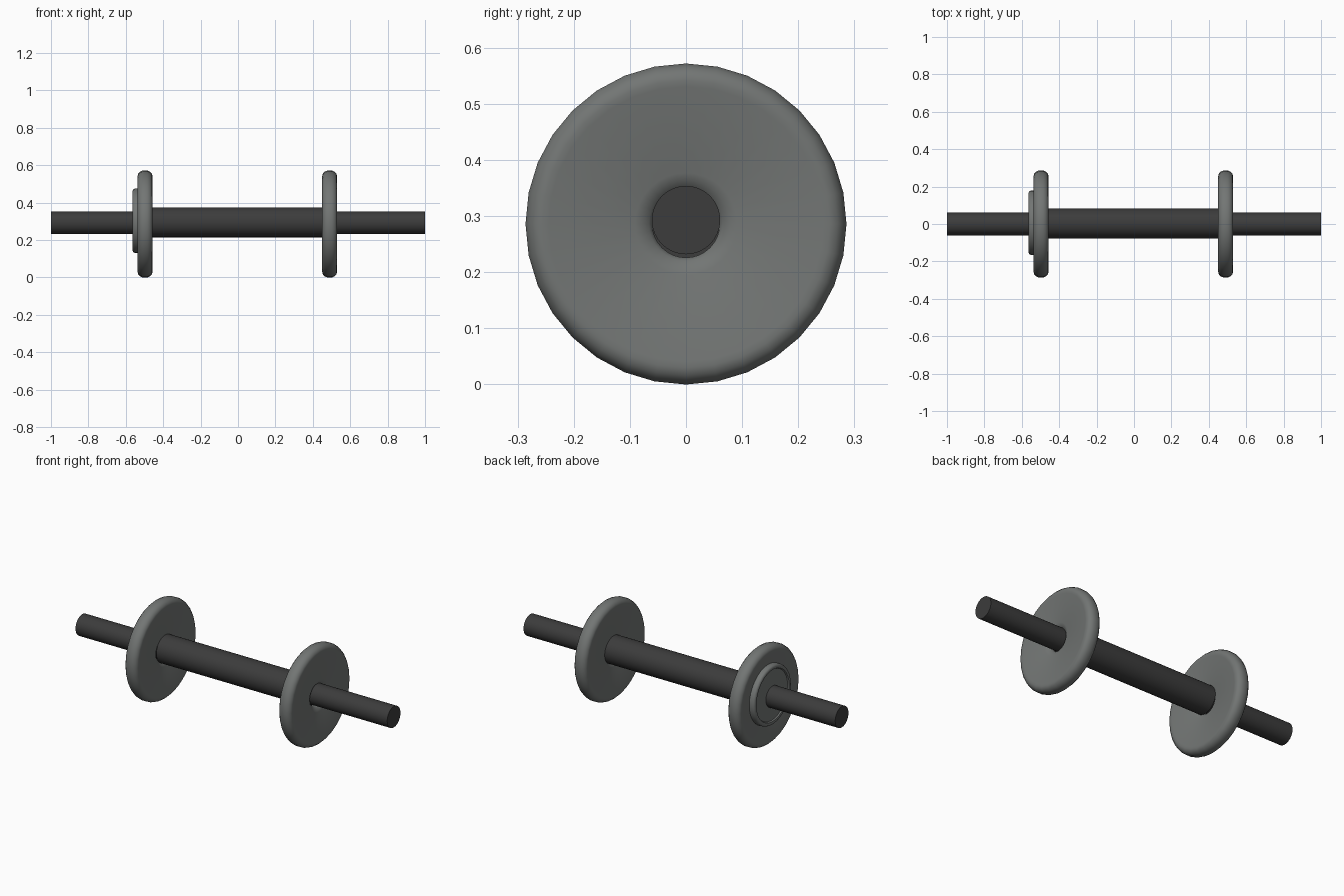
import bpy, bmesh, math

if "Cube" in bpy.data.objects:
    bpy.data.objects.remove(bpy.data.objects["Cube"])


def lathe(name, profile, cy, cz, n=32, closed=False):
    """Revolve (x, radius) points around a line parallel to the x axis."""
    bm = bmesh.new()
    rings = []
    for x, r in profile:
        rings.append([bm.verts.new((x, cy + r * math.sin(2 * math.pi * i / n),
                                    cz + r * math.cos(2 * math.pi * i / n)))
                      for i in range(n)])
    pairs = list(zip(rings, rings[1:]))
    if closed:
        pairs.append((rings[-1], rings[0]))
    else:
        bm.faces.new(rings[0])
        bm.faces.new(rings[-1])
    for a, b in pairs:
        for i in range(n):
            j = (i + 1) % n
            bm.faces.new((a[i], a[j], b[j], b[i]))
    bmesh.ops.recalc_face_normals(bm, faces=bm.faces)
    mesh = bpy.data.meshes.new(name)
    bm.to_mesh(mesh)
    bm.free()
    ob = bpy.data.objects.new(name, mesh)
    bpy.context.collection.objects.link(ob)
    bpy.ops.object.select_all(action='DESELECT')
    ob.select_set(True)
    bpy.context.view_layer.objects.active = ob
    bpy.ops.object.shade_smooth_by_angle(angle=math.radians(40))
    return ob


def paint(ob, mat):
    ob.data.materials.append(mat)


dark = bpy.data.materials.new("dark_steel")
dark.diffuse_color = (0.045, 0.045, 0.045, 1)
dark.use_nodes = True
dark.node_tree.nodes["Principled BSDF"].inputs["Base Color"].default_value = dark.diffuse_color
grey = bpy.data.materials.new("worn_steel")
grey.diffuse_color = (0.17, 0.18, 0.175, 1)
grey.use_nodes = True
grey.node_tree.nodes["Principled BSDF"].inputs["Base Color"].default_value = grey.diffuse_color

# Axle rod and thicker centre sleeve
paint(lathe("axle", [(-1, 0.061), (1, 0.061)], 0, 0.293), dark)
paint(lathe("axle_sleeve", [(-0.47, 0.08), (0.47, 0.08)], 0.003, 0.295), dark)

# Wheels: rounded rim, slightly dished faces and a funnel-shaped hub
half = [(0.008, 0.06), (0.016, 0.066), (0.024, 0.078), (0.029, 0.091),
        (0.038, 0.245), (0.040, 0.256), (0.036, 0.270), (0.026, 0.280),
        (0.012, 0.286)]
for side, x in (("left", -0.497), ("right", 0.49)):
    profile = [(x + d, r) for d, r in half]
    profile += [(x - d, r) for d, r in reversed(half)]
    paint(lathe("wheel_" + side, profile, 0, 0.286, closed=True), grey)

# Round cap on the outer face of the left wheel
cap = [(-0.50, 0.172), (-0.552, 0.172), (-0.560, 0.168), (-0.564, 0.160),
       (-0.562, 0.150), (-0.555, 0.146)]
paint(lathe("wheel_cap", cap, 0.007, 0.303), grey)
